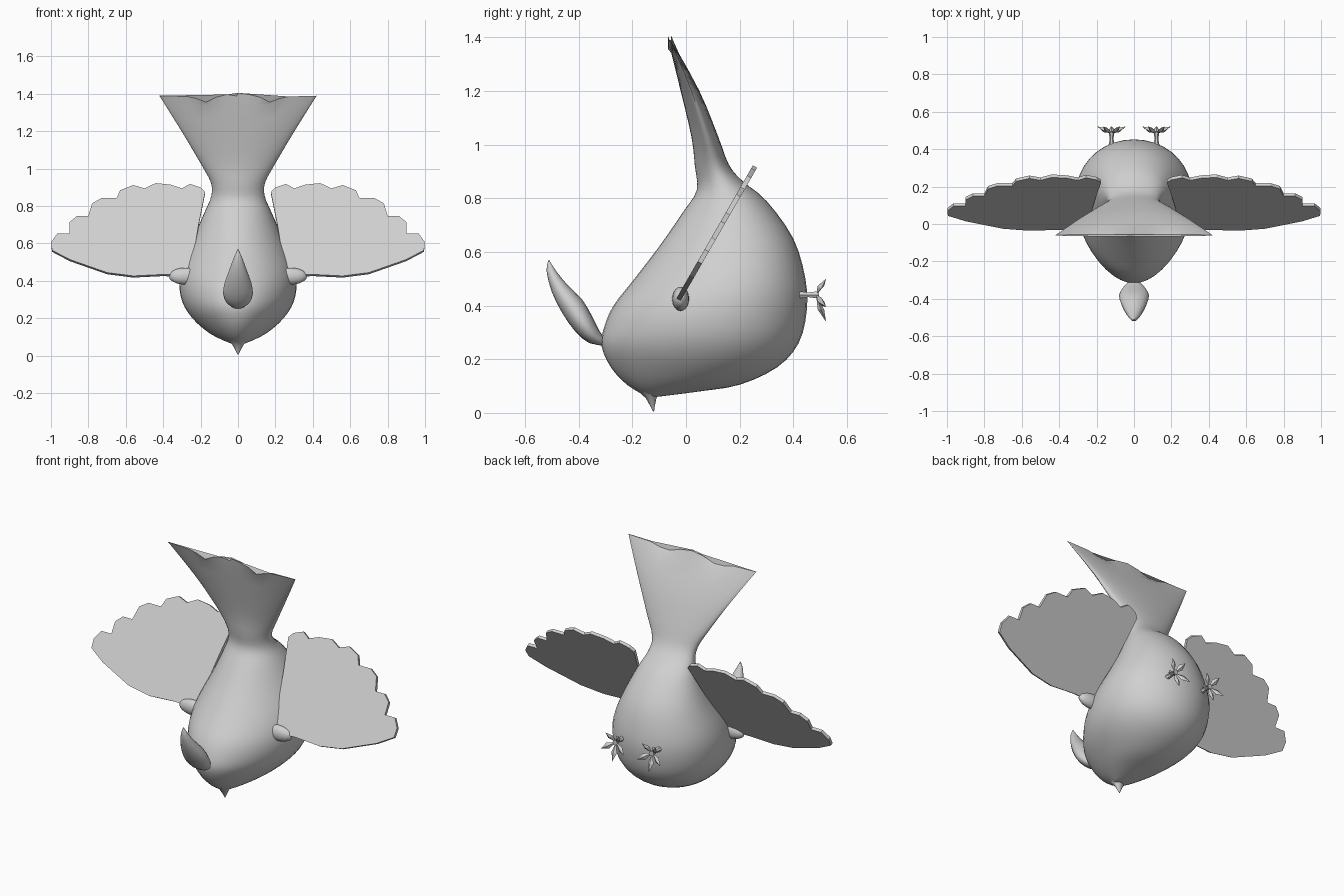
import bpy, bmesh, math
from mathutils import Vector

if "Cube" in bpy.data.objects:
    bpy.data.objects.remove(bpy.data.objects["Cube"])

grey = bpy.data.materials.new("plain grey")
grey.diffuse_color = (0.63, 0.63, 0.63, 1)
grey.use_nodes = True
grey.node_tree.nodes["Principled BSDF"].inputs["Base Color"].default_value = grey.diffuse_color


def finish(name, bm, smooth=True, mirror=False):
    bmesh.ops.recalc_face_normals(bm, faces=bm.faces)
    me = bpy.data.meshes.new(name)
    bm.to_mesh(me)
    bm.free()
    me.materials.append(grey)
    ob = bpy.data.objects.new(name, me)
    bpy.context.collection.objects.link(ob)
    if mirror:
        ob.modifiers.new("mirror", "MIRROR").use_mirror_merge = False
    if smooth:
        bpy.ops.object.select_all(action="DESELECT")
        ob.select_set(True)
        bpy.context.view_layer.objects.active = ob
        bpy.ops.object.shade_smooth_by_angle(angle=math.radians(50))
    return ob


def catmull(a, b, c, d, t):
    return [0.5 * (2 * q + (r - p) * t + (2 * p - 5 * q + 4 * r - s) * t * t
                   + (3 * q - p - 3 * r + s) * t ** 3) for p, q, r, s in zip(a, b, c, d)]


def loft(stations, sides, steps, taper=0.0, end_z=None):
    """Rings between front point (y, z) and back point (y, z), with half width."""
    rows, n = [], len(stations)
    for i in range(n - 1):
        p = [stations[max(0, min(n - 1, i + k))] for k in (-1, 0, 1, 2)]
        rows += [catmull(*p, s / steps) for s in range(steps)]
    rows.append(stations[-1])
    bm = bmesh.new()
    rings = []
    for k, (fy, fz, by, bz, w) in enumerate(rows):
        ring = []
        for j in range(sides):
            a = 2 * math.pi * j / sides
            t = math.sin(a)
            x = w * math.cos(a) * (1 - taper * t)
            y = (fy + by) / 2 + (fy - by) / 2 * t
            z = (fz + bz) / 2 + (fz - bz) / 2 * t
            if end_z and k == 0:
                z = end_z(abs(x))
            ring.append(bm.verts.new((x, y, z)))
        rings.append(ring)
    for r, s in zip(rings, rings[1:]):
        for j in range(sides):
            m = (j + 1) % sides
            bm.faces.new((r[j], r[m], s[m], s[j]))
    bm.faces.new(rings[0])
    bm.faces.new(rings[-1])
    return bm


# Scalloped end of the tail
def tail_edge(x):
    pts = [(0, 1.405), (0.1, 1.39), (0.17, 1.355), (0.25, 1.385), (0.5, 1.392)]
    for (a, za), (b, zb) in zip(pts, pts[1:]):
        if x <= b:
            return za + (zb - za) * (x - a) / (b - a)
    return 1.39


# Tail fan flowing into the body, down to the head
body = [(-0.067, 1.39, -0.055, 1.39, 0.418),
        (-0.02, 1.2, 0.05, 1.2, 0.30),
        (0.02, 1.03, 0.12, 1.03, 0.20),
        (0.033, 0.92, 0.16, 0.925, 0.143),
        (0.04, 0.83, 0.21, 0.865, 0.143),
        (-0.01, 0.75, 0.30, 0.79, 0.175),
        (-0.10, 0.62, 0.40, 0.65, 0.235),
        (-0.20, 0.49, 0.445, 0.50, 0.295),
        (-0.27, 0.40, 0.45, 0.38, 0.312),
        (-0.305, 0.32, 0.42, 0.26, 0.295),
        (-0.315, 0.25, 0.34, 0.17, 0.245),
        (-0.28, 0.17, 0.20, 0.105, 0.165),
        (-0.22, 0.105, 0.05, 0.08, 0.095),
        (-0.15, 0.062, -0.09, 0.062, 0.03)]
finish("body_and_tail", loft(body, 40, 3, 0.12, tail_edge))

# Beak pointing down
beak = [(-0.18, 0.08, -0.09, 0.085, 0.05),
        (-0.15, 0.055, -0.11, 0.055, 0.028),
        (-0.123, 0.005, -0.119, 0.005, 0.002)]
finish("beak", loft(beak, 12, 2))

# Curved teardrop crest
crest = [(-0.30, 0.25, -0.30, 0.27, 0.02),
         (-0.36, 0.26, -0.325, 0.31, 0.06),
         (-0.41, 0.30, -0.35, 0.36, 0.08),
         (-0.46, 0.37, -0.385, 0.42, 0.07),
         (-0.50, 0.45, -0.44, 0.475, 0.045),
         (-0.52, 0.53, -0.485, 0.53, 0.02),
         (-0.512, 0.57, -0.51, 0.57, 0.001)]
finish("crest", loft(crest, 16, 2))

# Wings: scalloped outline (x, z) on a leaning plane
outline = [(0.176, 0.87), (0.2, 0.895), (0.257, 0.914), (0.30, 0.89), (0.36, 0.91),
           (0.44, 0.918), (0.50, 0.89), (0.56, 0.908), (0.63, 0.88), (0.65, 0.838),
           (0.73, 0.838), (0.78, 0.81), (0.80, 0.743), (0.86, 0.743), (0.90, 0.71),
           (0.90, 0.65), (0.965, 0.65), (0.998, 0.605), (0.995, 0.56), (0.90, 0.51),
           (0.80, 0.475), (0.70, 0.44), (0.56, 0.422), (0.40, 0.43), (0.30, 0.425),
           (0.20, 0.41), (0.18, 0.56), (0.23, 0.58), (0.21, 0.70)]
bm = bmesh.new()
lean = Vector((0, 1, -0.575)).normalized()
sheets = []
for side in (-1, 1):
    sheets.append([bm.verts.new(Vector((x, -0.035 + 0.575 * (z - 0.41), z)) + lean * 0.009 * side)
                   for x, z in outline])
    bm.faces.new(sheets[-1])
for j in range(len(outline)):
    m = (j + 1) % len(outline)
    bm.faces.new((sheets[0][j], sheets[0][m], sheets[1][m], sheets[1][j]))
bmesh.ops.triangulate(bm, faces=[f for f in bm.faces if len(f.verts) > 4])
finish("wings", bm, False, True)

# Shoulders where the wings join
bm = bmesh.new()
bmesh.ops.create_uvsphere(bm, u_segments=16, v_segments=10, radius=1)
bmesh.ops.scale(bm, vec=(0.09, 0.032, 0.045), verts=bm.verts)
bmesh.ops.translate(bm, vec=(0.28, -0.02, 0.425), verts=bm.verts)
finish("shoulders", bm, True, True)

# Legs and star-shaped feet
bm = bmesh.new()
hub = Vector((0.12, 0.485, 0.44))
rings = [[bm.verts.new((0.12 + r * math.cos(a), y, 0.44 + r * math.sin(a)))
          for a in [math.pi * k / 3 for k in range(6)]]
         for y, r in ((0.41, 0.018), (0.455, 0.01), (0.495, 0.016))]
for r, s in zip(rings, rings[1:]):
    for j in range(6):
        bm.faces.new((r[j], r[(j + 1) % 6], s[(j + 1) % 6], s[j]))
bm.faces.new(rings[-1])
for dx, dz in ((0, -0.1), (-0.077, -0.045), (0.077, -0.045), (-0.045, 0.06), (0.045, 0.06)):
    d = Vector((dx, 0, dz))
    across = Vector((dz, 0, -dx)).normalized() * 0.018
    mid = hub + d * 0.55 + Vector((0, 0.018, 0))
    base = bm.verts.new(hub)
    tip = bm.verts.new(hub + d + Vector((0, 0.037, 0)))
    rim = [bm.verts.new(mid + v) for v in
           (across, Vector((0, 0.012, 0)), -across, Vector((0, -0.012, 0)))]
    for j in range(4):
        bm.faces.new((base, rim[j], rim[(j + 1) % 4]))
        bm.faces.new((tip, rim[(j + 1) % 4], rim[j]))
finish("feet", bm, False, True)
